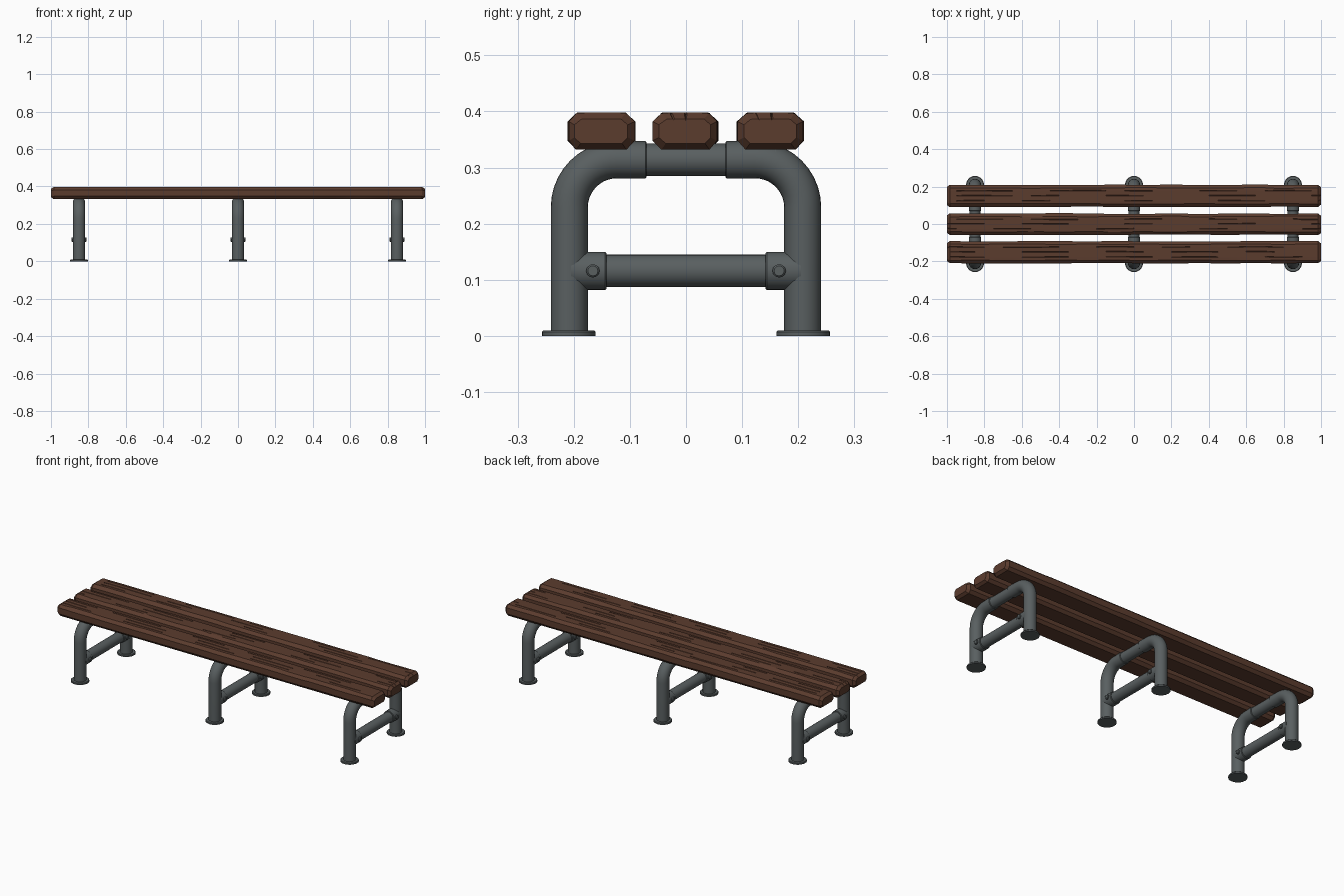
import bpy, bmesh, math, random
from mathutils import Vector

if "Cube" in bpy.data.objects:
    bpy.data.objects.remove(bpy.data.objects["Cube"])

random.seed(4)

def material(name, col):
    m = bpy.data.materials.new(name)
    m.diffuse_color = (*col, 1)
    m.use_nodes = True
    m.node_tree.nodes["Principled BSDF"].inputs["Base Color"].default_value = m.diffuse_color
    return m

WOOD = material("brown wood", (0.105, 0.045, 0.027))
METAL = material("grey metal", (0.10, 0.115, 0.118))

def finish(bm, name, mat, smooth=None):
    bmesh.ops.recalc_face_normals(bm, faces=bm.faces)
    me = bpy.data.meshes.new(name)
    bm.to_mesh(me)
    bm.free()
    me.materials.append(mat)
    ob = bpy.data.objects.new(name, me)
    bpy.context.collection.objects.link(ob)
    if smooth:
        bpy.ops.object.select_all(action='DESELECT')
        ob.select_set(True)
        bpy.context.view_layer.objects.active = ob
        bpy.ops.object.shade_smooth_by_angle(angle=math.radians(smooth))
    return ob

def loft(bm, rings):
    """Skin closed rings of points and cap both ends."""
    vs = [[bm.verts.new(p) for p in r] for r in rings]
    n = len(vs[0])
    for a, b in zip(vs, vs[1:]):
        for i in range(n):
            bm.faces.new((a[i], a[(i + 1) % n], b[(i + 1) % n], b[i]))
    bm.faces.new(vs[0])
    bm.faces.new(vs[-1])

def tube(bm, stations, n=24):
    """Round tube; stations are (centre, direction, radius)."""
    rings = []
    for c, d, r in stations:
        d = Vector(d).normalized()
        u = Vector((0, 1, 0)) if abs(d.x) > 0.9 else Vector((1, 0, 0))
        v = d.cross(u)
        rings.append([Vector(c) + r * (math.cos(t) * u + math.sin(t) * v)
                      for t in (2 * math.pi * i / n for i in range(n))])
    loft(bm, rings)

def plank(name, y0, y1):
    """Worn plank: chamfered section, wavy edges and shallow grain cracks."""
    bm = bmesh.new()
    z0, z1, cz, cy = 0.332, 0.398, 0.365, (y0 + y1) / 2
    hw, hh, c = (y1 - y0) / 2, 0.033, 0.016
    xs = [-1, -0.985] + [-0.95 + 0.05 * i for i in range(39)] + [0.985, 1]
    depth = [[0] * len(xs) for _ in range(3)]
    for row in depth:
        i = random.randint(0, 4)
        while i < len(xs):
            for k in range(i, min(i + random.randint(2, 5), len(xs))):
                row[k] = 0.004
            i += random.randint(7, 11)
    rings = []
    wob = [0] * 4
    for i, x in enumerate(xs):
        if i % 3 == 0:
            wob = [random.uniform(0, 0.004) for _ in range(4)]
        w0, w1, w2, w3 = wob
        pts = [(-hw + c, -hh), (hw - c, -hh), (hw - w0, -hh + c),
               (hw - w0, hh - c), (hw - c - w1, hh - w2 * 0.4)]
        for g, row in zip((0.42, 0.0, -0.45), depth):
            gy = g * hw + w3
            pts += [(gy + 0.002, hh), (gy, hh - row[i]), (gy - 0.002, hh)]
        pts += [(-hw + c + w1, hh - w2 * 0.4), (-hw + w3, hh - c), (-hw + w3, -hh + c)]
        end = abs(x) == 1
        sy, sz = (1 - 0.011 / hw, 1 - 0.011 / hh) if end else (1, 1)
        rings.append([(x, cy + p * sy, cz + q * sz) for p, q in pts])
    loft(bm, rings)
    finish(bm, name, WOOD, 25)

for name, y0, y1 in (("front_plank", -0.212, -0.09),
                     ("middle_plank", -0.06, 0.058),
                     ("back_plank", 0.09, 0.211)):
    plank(name, y0, y1)

LEG_Y, R, BEND = 0.208, 0.033, 0.085
TOP_Z, BAR_Z = 0.314, 0.116

for x, side in ((-0.85, "left"), (0, "middle"), (0.85, "right")):
    # straight tubes joining the two legs
    bm = bmesh.new()
    for z in (TOP_Z, BAR_Z):
        tube(bm, [((x, -0.16, z), (0, 1, 0), 0.029), ((x, 0.16, z), (0, 1, 0), 0.029)])
    finish(bm, side + "_crossbars", METAL, 35)

    for s, end in ((-1, "front"), (1, "back")):
        # bent leg
        bm = bmesh.new()
        st = [((x, s * LEG_Y, 0.005), (0, 0, 1), R)]
        for k in range(11):
            a = math.pi / 2 * k / 10
            st.append(((x, s * (LEG_Y - BEND + BEND * math.cos(a)),
                        TOP_Z - BEND + BEND * math.sin(a)),
                       (0, -s * math.sin(a), math.cos(a)), R))
        st += [((x, s * 0.072, TOP_Z), (0, -s, 0), R), ((x, s * 0.07, TOP_Z), (0, -s, 0), R - 0.002)]
        tube(bm, st)
        finish(bm, f"{side}_{end}_leg", METAL, 35)

        # foot flange
        bm = bmesh.new()
        tube(bm, [((x, s * 0.209, z), (0, 0, 1), r)
                  for z, r in ((0, 0.048), (0.007, 0.048), (0.010, 0.045))])
        finish(bm, f"{side}_{end}_foot", METAL, 35)

        # collar around the lower bar
        bm = bmesh.new()
        tube(bm, [((x, s * y, BAR_Z), (0, -s, 0), r)
                  for y, r in ((0.205, 0.034), (0.144, 0.034), (0.142, 0.032))])
        finish(bm, f"{side}_{end}_collar", METAL, 35)

        # bolt through the collar, with a head on each side
        bm = bmesh.new()
        tube(bm, [((x + d, s * 0.166, BAR_Z), (1, 0, 0), r)
                  for d, r in ((-0.041, 0.009), (-0.038, 0.012),
                               (0.038, 0.012), (0.041, 0.009))], 12)
        finish(bm, f"{side}_{end}_bolt", METAL, 35)
